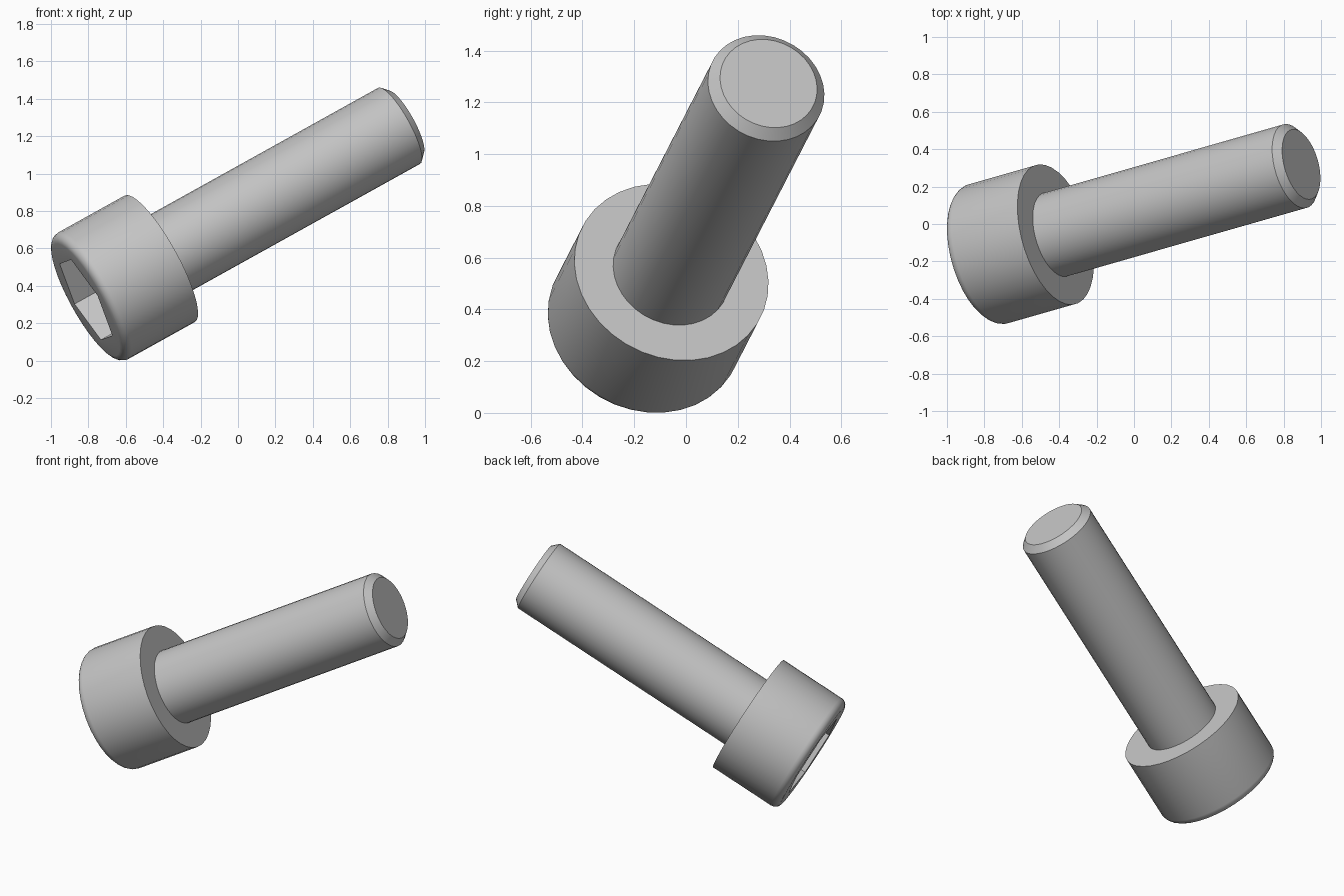
import bpy, bmesh
from math import sin, cos, pi, radians
from mathutils import Matrix, Vector

if "Cube" in bpy.data.objects:
    bpy.data.objects.remove(bpy.data.objects["Cube"])

SIDES = 36
U = 0.0774                      # one size unit of the bolt
HEAD_R, HEAD_H, EDGE_R = 5 * U, 6 * U, 0.6 * U
SHANK_R, TIP_R, CHAMFER, TOTAL = 3 * U, 2.5 * U, 0.5 * U, 26 * U
SOCKET_R, SOCKET_DEPTH = 0.267, 3 * U

# Placement: local z runs along the bolt, local x points at a socket corner
axis = Vector((0.848, 0.2425, 0.471)).normalized()
corner = Vector((-0.14, 0.12, 0.19))
corner = (corner - axis * corner.dot(axis)).normalized()
side = axis.cross(corner)
place = Matrix((corner, side, axis)).transposed().to_4x4()
place.translation = (-0.8125, -0.169, 0.325)

steel = bpy.data.materials.new("light grey steel")
steel.use_nodes = True
steel.diffuse_color = (0.55, 0.55, 0.55, 1)
steel.node_tree.nodes["Principled BSDF"].inputs["Base Color"].default_value = (0.55, 0.55, 0.55, 1)


def round_section(r):
    return lambda a: r


def hex_section(r):
    return lambda a: r * cos(pi / 6) / cos(a % (pi / 3) - pi / 6)


def stack(name, sections):
    """Skin a stack of (radius function, height) rings and cap both ends."""
    bm = bmesh.new()
    rings = []
    for radius, z in sections:
        ring = []
        for i in range(SIDES):
            a = 2 * pi * (i + 0.001) / SIDES
            ring.append(bm.verts.new((radius(a) * cos(a), radius(a) * sin(a), z)))
        rings.append(ring)
    for lower, upper in zip(rings, rings[1:]):
        for i in range(SIDES):
            j = (i + 1) % SIDES
            bm.faces.new((lower[i], lower[j], upper[j], upper[i]))
    bm.faces.new(rings[0])
    bm.faces.new(rings[-1])
    bmesh.ops.recalc_face_normals(bm, faces=bm.faces[:])
    mesh = bpy.data.meshes.new(name)
    bm.to_mesh(mesh)
    bm.free()
    mesh.materials.append(steel)
    obj = bpy.data.objects.new(name, mesh)
    bpy.context.collection.objects.link(obj)
    obj.matrix_world = place
    bpy.ops.object.select_all(action="DESELECT")
    obj.select_set(True)
    bpy.context.view_layer.objects.active = obj
    bpy.ops.object.shade_smooth_by_angle(angle=radians(30))
    return obj


# Head: hex socket floor, socket wall, rounded rim, outer wall, underside
rim = []
STEPS = 5
for k in range(STEPS + 1):
    t = pi / 2 * k / STEPS
    rim.append((round_section(HEAD_R - EDGE_R * (1 - sin(t))), EDGE_R * (1 - cos(t))))
stack("head", [(hex_section(SOCKET_R), SOCKET_DEPTH), (hex_section(SOCKET_R), 0)]
      + rim + [(round_section(HEAD_R), HEAD_H)])

# Shank: plain cylinder with a chamfered tip, set slightly into the head
stack("shank", [(round_section(SHANK_R), HEAD_H - 0.02),
                (round_section(SHANK_R), TOTAL - CHAMFER),
                (round_section(TIP_R), TOTAL)])
